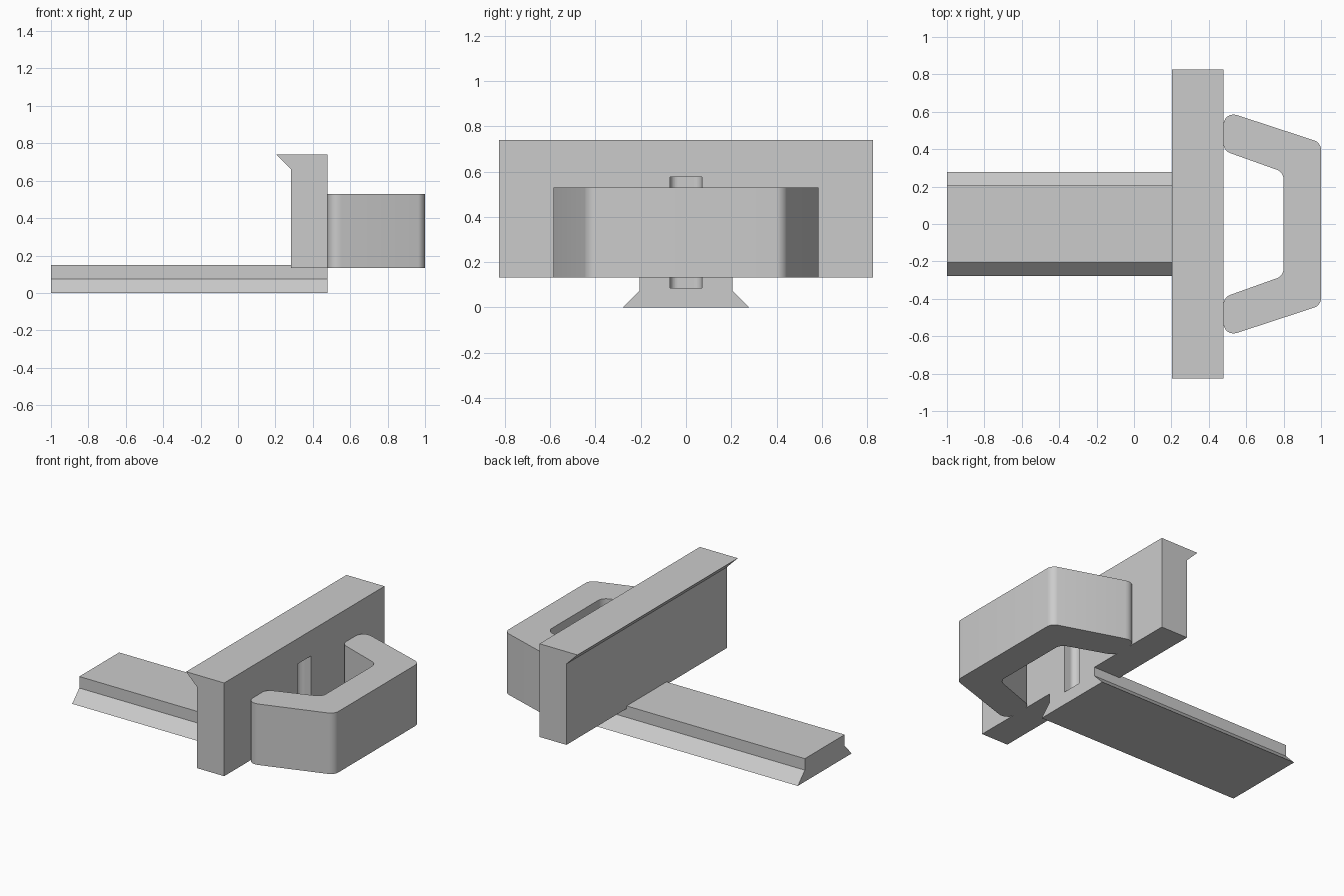
import bpy, bmesh, math
from mathutils import Vector

cube = bpy.data.objects.get("Cube")
if cube:
    bpy.data.objects.remove(cube, do_unlink=True)

grey = bpy.data.materials.new("plain grey")
grey.use_nodes = True
colour = (0.6, 0.6, 0.6, 1)
grey.diffuse_color = colour
grey.node_tree.nodes["Principled BSDF"].inputs["Base Color"].default_value = colour


def prism(name, profile, sweep, bevels=()):
    """Extrude a closed profile; bevels are (offset, test) for the swept edges."""
    sweep = Vector(sweep)
    bm = bmesh.new()
    face = bm.faces.new([bm.verts.new(p) for p in profile])
    top = bmesh.ops.extrude_face_region(bm, geom=[face])
    bmesh.ops.translate(bm, vec=sweep, verts=[v for v in top["geom"] if isinstance(v, bmesh.types.BMVert)])
    bmesh.ops.recalc_face_normals(bm, faces=bm.faces)
    for offset, test in bevels:
        edges = [e for e in bm.edges
                 if (e.verts[0].co - e.verts[1].co).cross(sweep).length < 1e-5
                 and test(e.verts[0].co)]
        bmesh.ops.bevel(bm, geom=edges, offset=offset, segments=8, profile=0.5, affect='EDGES')
    mesh = bpy.data.meshes.new(name)
    bm.to_mesh(mesh)
    bm.free()
    mesh.materials.append(grey)
    obj = bpy.data.objects.new(name, mesh)
    bpy.context.collection.objects.link(obj)
    return obj


def smooth(obj):
    bpy.ops.object.select_all(action='DESELECT')
    obj.select_set(True)
    bpy.context.view_layer.objects.active = obj
    bpy.ops.object.shade_smooth_by_angle(angle=math.radians(30))


def mirrored(half):
    return half + [(x, -y, z) for x, y, z in reversed(half)]


FACE = 0.478   # shared front plane of rail and plate
BASE = 0.133   # underside of plate and handle

# Dovetail rail
rail = prism("rail", mirrored([(-1, 0.278, 0), (-1, 0.205, 0.075), (-1, 0.205, 0.15)]),
             (1 + FACE, 0, 0))

# Upright plate with an overhanging lip
plate = prism("plate", [(x, -0.825, z) for x, z in
              [(FACE, BASE), (FACE, 0.74), (0.204, 0.74), (0.284, 0.66), (0.284, BASE)]],
              (0, 1.65, 0))

# Bent handle with rounded corners: the larger radius is on its outer ends
handle = prism("handle", mirrored([(0.8, 0.277, BASE), (FACE, 0.392, BASE),
                                   (FACE, 0.606, BASE), (1, 0.435, BASE)]),
               (0, 0, 0.397),
               [(0.08, lambda p: abs(p.y) > 0.6),
                (0.038, lambda p: abs(p.y) < 0.44)])

# Rounded recess behind the handle, cut into plate and rail
cutter = prism("recess_cutter", mirrored([(0.4, 0.07, 0.085), (0.6, 0.07, 0.085)]),
               (0, 0, 0.49), [(0.035, lambda p: p.x < 0.45)])
cutter.hide_render = True
cutter.hide_viewport = True
for part in (rail, plate):
    cut = part.modifiers.new("recess", 'BOOLEAN')
    cut.operation = 'DIFFERENCE'
    cut.solver = 'EXACT'
    cut.object = cutter

for part in (rail, plate, handle):
    smooth(part)
